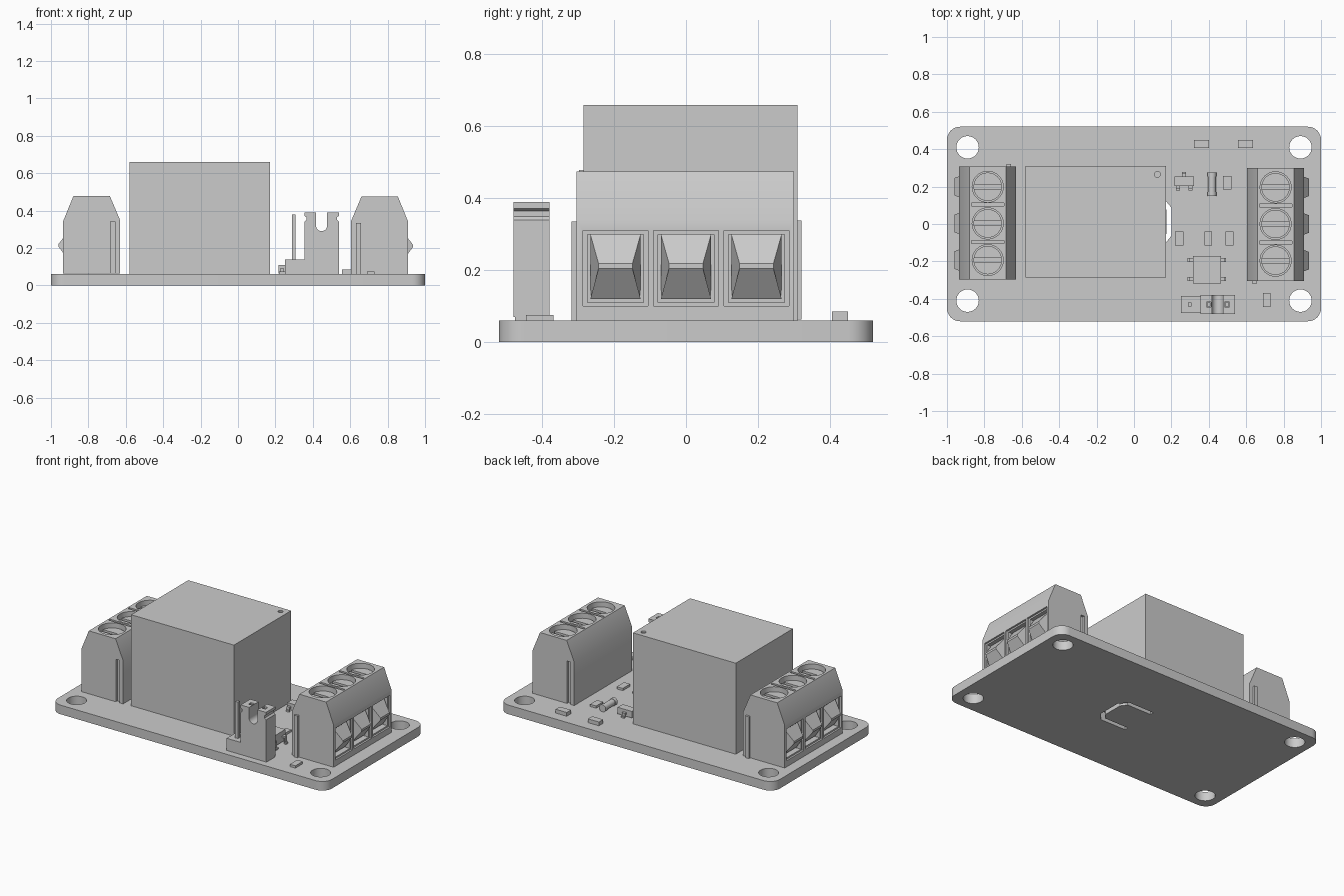
import bpy, bmesh
from math import cos, sin, pi, radians
from mathutils import Matrix

if "Cube" in bpy.data.objects:
    bpy.data.objects.remove(bpy.data.objects["Cube"])


def make(name, bm):
    bmesh.ops.recalc_face_normals(bm, faces=bm.faces)
    me = bpy.data.meshes.new(name)
    bm.to_mesh(me)
    bm.free()
    ob = bpy.data.objects.new(name, me)
    bpy.context.collection.objects.link(ob)
    return ob


def loft(name, ring_a, ring_b):
    """Solid between two matching rings of 3D points."""
    bm = bmesh.new()
    a = [bm.verts.new(p) for p in ring_a]
    b = [bm.verts.new(p) for p in ring_b]
    n = len(a)
    bm.faces.new(a)
    bm.faces.new(b)
    for i in range(n):
        j = (i + 1) % n
        bm.faces.new((a[i], a[j], b[j], b[i]))
    return make(name, bm)


def prism(name, pts, axis, lo, hi):
    """Extrude a 2D outline along an axis."""
    put = {'x': lambda p, t: (t, p[0], p[1]),
           'y': lambda p, t: (p[0], t, p[1]),
           'z': lambda p, t: (p[0], p[1], t)}[axis]
    return loft(name, [put(p, lo) for p in pts], [put(p, hi) for p in pts])


def box(name, x0, x1, y0, y1, z0, z1):
    return prism(name, [(x0, y0), (x1, y0), (x1, y1), (x0, y1)], 'z', z0, z1)


def arc(cx, cy, r, a0, a1, n):
    return [(cx + r * cos(radians(a0 + (a1 - a0) * i / n)),
             cy + r * sin(radians(a0 + (a1 - a0) * i / n))) for i in range(n + 1)]


def cyl(name, cx, cy, r, axis, lo, hi, n=32):
    return prism(name, arc(cx, cy, r, 0, 360, n)[:-1], axis, lo, hi)


def cut(ob, cutters):
    """Subtract the cutters, bake the result, remove the cutters."""
    for c in cutters:
        m = ob.modifiers.new("cut", 'BOOLEAN')
        m.operation, m.solver, m.object = 'DIFFERENCE', 'EXACT', c
    dg = bpy.context.evaluated_depsgraph_get()
    me = bpy.data.meshes.new_from_object(ob.evaluated_get(dg))
    ob.modifiers.clear()
    ob.data = me
    for c in cutters:
        bpy.data.objects.remove(c)


# Board with rounded corners, mounting holes and a U-shaped isolation slot
outline = []
for sx, sy, a in ((1, 1, 0), (-1, 1, 90), (-1, -1, 180), (1, -1, 270)):
    outline += arc(sx * 0.93, sy * 0.45, 0.07, a, a + 90, 8)
board = prism("board", outline, 'z', 0, 0.06)
half = [(-0.03, 0.13), (0.155, 0.13), (0.2, 0.075)]
inner = [(-0.03, 0.103), (0.145, 0.103), (0.173, 0.065)]
yc = 0.012
slot = [(x, yc + y) for x, y in half] + [(x, yc - y) for x, y in reversed(half)] \
    + [(x, yc - y) for x, y in inner] + [(x, yc + y) for x, y in reversed(inner)]
cut(board, [cyl("hole_cutter", sx * 0.89, sy * 0.41, 0.06, 'z', -0.1, 0.2)
            for sx in (-1, 1) for sy in (-1, 1)]
    + [prism("slot_cutter", slot, 'z', -0.1, 0.2)])

# Relay with a small orientation dimple
relay = box("relay", -0.58, 0.17, -0.285, 0.31, 0.06, 0.66)
cut(relay, [cyl("dimple_cutter", 0.125, 0.265, 0.016, 'z', 0.65, 0.7, 20)])

# Screw terminal, built at the right edge
profile = [(0.605, 0.06), (0.91, 0.06), (0.91, 0.34), (0.855, 0.475),
           (0.66, 0.475), (0.605, 0.345)]
body = prism("terminal_body", profile, 'y', -0.304, 0.3)
parts = [body]
cutters = [box("key_groove", 0.632, 0.658, 0.285, 0.4, 0.0, 0.34)]
for y in (-0.1, 0.1):
    cutters.append(box("divider_groove", 0.67, 0.845, y - 0.008, y + 0.008, 0.455, 0.6))
for i, y in enumerate((-0.196, 0.0, 0.196)):
    cutters += [cyl("screw_well", 0.757, y, 0.083, 'z', 0.39, 0.6),
                box("window_step", 0.898, 1.0, y - 0.09, y + 0.09, 0.1, 0.31),
                box("window", 0.84, 1.0, y - 0.078, y + 0.078, 0.11, 0.3)]
    screw = cyl(f"terminal_screw_{i + 1}", 0.757, y, 0.076, 'z', 0.38, 0.445)
    cut(screw, [box("drive_slot", 0.6, 0.95, y - 0.012, y + 0.012, 0.42, 0.5)])
    # hourglass-shaped wire clamp bulging out of the window
    ring = [(0.83, 0.3, 0.07), (0.872, 0.3, 0.07), (0.935, 0.218, 0.047),
            (0.935, 0.205, 0.047), (0.872, 0.12, 0.07), (0.83, 0.12, 0.07)]
    clamp = loft(f"wire_clamp_{i + 1}", [(x, y - w, z) for x, z, w in ring],
                 [(x, y + w, z) for x, z, w in ring])
    parts += [screw, clamp]
cut(body, cutters)
parts.append(box("terminal_key", 0.632, 0.658, -0.318, -0.3, 0.06, 0.335))

# Left terminal: the same parts turned half a circle
turn = Matrix.Translation((-0.025, 0.003, 0.003)) @ Matrix.Rotation(pi, 4, 'Z')
for p in parts:
    q = p.copy()
    q.data = p.data.copy()
    q.data.transform(turn)
    q.name = "left_" + p.name
    bpy.context.collection.objects.link(q)
    p.name = "right_" + p.name

# Pin header with three pins
box("header_base", 0.25, 0.54, -0.475, -0.385, 0.06, 0.14)
for i, x in enumerate((0.298, 0.4, 0.497)):
    box(f"header_pin_{i + 1}", x - 0.01, x + 0.01, -0.44, -0.42, 0.1, 0.38)

# Jumper cap with a U notch and a narrow neck
jumper = prism("jumper_cap", [
    (0.355, 0.07), (0.54, 0.07), (0.54, 0.34), (0.53, 0.35), (0.53, 0.365),
    (0.54, 0.372), (0.54, 0.39), (0.477, 0.39)]
    + arc(0.447, 0.32, 0.03, 0, -180, 12)
    + [(0.417, 0.39), (0.355, 0.39), (0.355, 0.372), (0.365, 0.365),
       (0.365, 0.35), (0.355, 0.34)], 'y', -0.48, -0.38)
cut(jumper, [box("pin_hole", x - 0.013, x + 0.013, -0.443, -0.417, 0.35, 0.5)
             for x in (0.4, 0.497)])


# Gull-wing lead: a flat foot and an upright, pointing along +/-x or +/-y
def lead(name, x, y, dx, dy, reach, top):
    w = 0.011
    pts = [(0, top), (0, top - 0.012), (reach * 0.5, top - 0.012), (reach * 0.5, 0.06),
           (reach, 0.06), (reach, 0.07), (reach * 0.7, 0.07), (reach * 0.7, top)]
    loft(name, *[[(x + dx * u + s * dy * w, y + dy * u + s * dx * w, z) for u, z in pts]
                 for s in (-1, 1)])


# Optocoupler
box("optocoupler", 0.315, 0.465, -0.318, -0.17, 0.07, 0.14)
for y in (-0.295, -0.193):
    lead("optocoupler_lead", 0.317, y, -1, 0, 0.03, 0.11)
    lead("optocoupler_lead", 0.463, y, 1, 0, 0.03, 0.11)

# Three-lead transistor
box("transistor", 0.217, 0.32, 0.203, 0.255, 0.065, 0.108)
for x, y, d in ((0.235, 0.205, -1), (0.302, 0.205, -1), (0.268, 0.253, 1)):
    lead("transistor_lead", x, y, 0, d, 0.025, 0.09)

# Cylindrical diode with end caps
cyl("diode_body", 0.417, 0.083, 0.021, 'y', 0.17, 0.255, 24)
for y0, y1 in ((0.15, 0.172), (0.253, 0.275)):
    cyl("diode_cap", 0.417, 0.083, 0.024, 'y', y0, y1, 24)

# Small chip parts: centre, half sizes, top
for i, (x, y, hx, hy, top) in enumerate((
        (0.498, 0.22, 0.022, 0.036, 0.075), (0.36, 0.428, 0.04, 0.022, 0.085),
        (0.595, 0.428, 0.04, 0.022, 0.085), (0.242, -0.077, 0.022, 0.038, 0.075),
        (0.396, -0.077, 0.02, 0.038, 0.075), (0.51, -0.077, 0.022, 0.038, 0.075),
        (0.71, -0.407, 0.02, 0.038, 0.075))):
    box(f"chip_part_{i + 1}", x - hx, x + hx, y - hy, y + hy, 0.06, top)

# Smooth the round surfaces, keep edges sharp
bpy.ops.object.select_all(action='SELECT')
bpy.context.view_layer.objects.active = board
bpy.ops.object.shade_smooth_by_angle(angle=radians(30))
